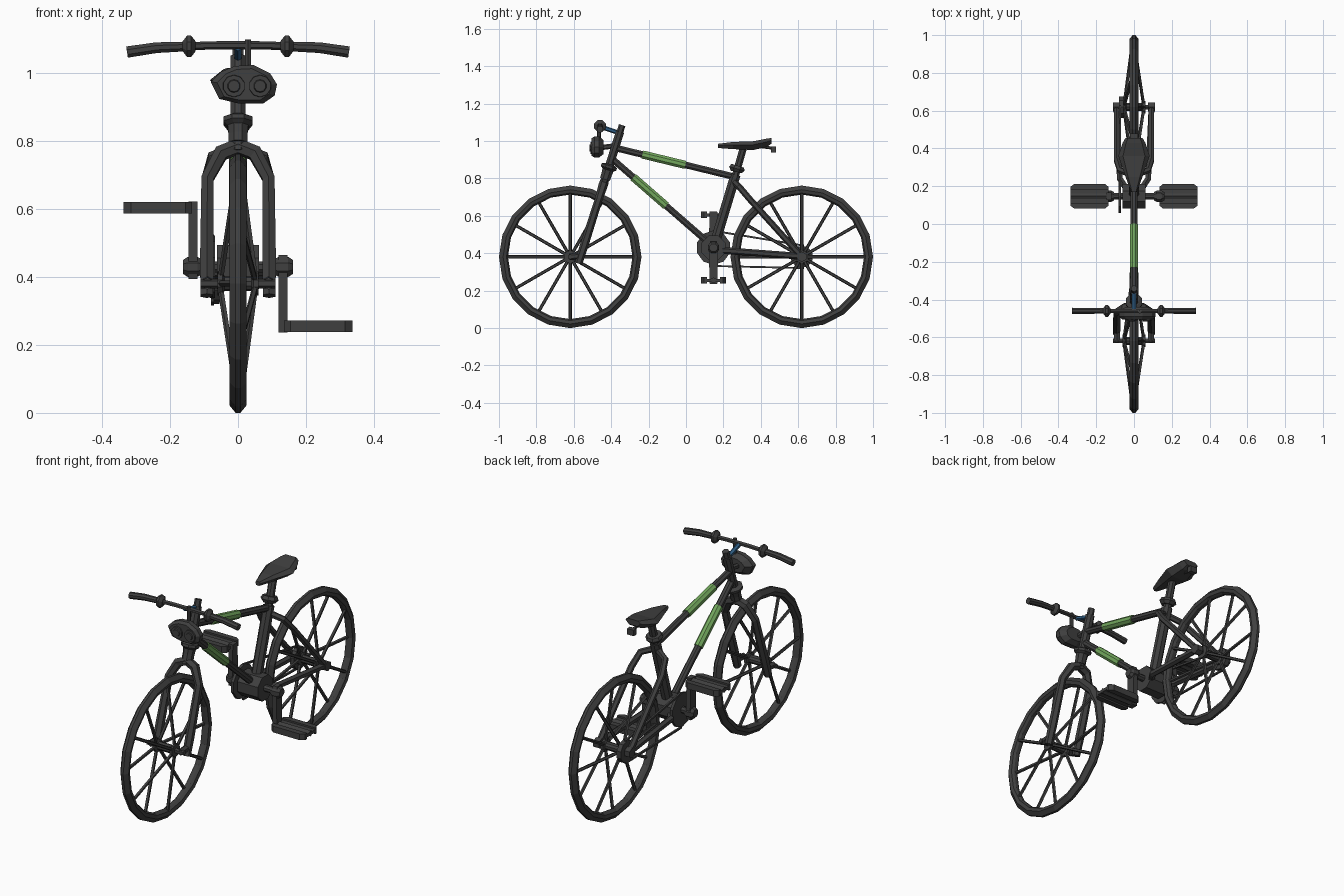
import bpy, bmesh
from math import sin, cos, pi
from mathutils import Vector as V

if "Cube" in bpy.data.objects:
    bpy.data.objects.remove(bpy.data.objects["Cube"])


def material(name, rgb):
    m = bpy.data.materials.new(name)
    m.diffuse_color = (*rgb, 1)
    m.use_nodes = True
    m.node_tree.nodes["Principled BSDF"].inputs["Base Color"].default_value = m.diffuse_color
    return m


GREY = material("dark grey", (0.05, 0.05, 0.05))
GREEN = material("leaf green", (0.17, 0.39, 0.11))
BLUE = material("steel blue", (0.03, 0.12, 0.25))


def loft(name, rings, mat=GREY, closed=False):
    """Skin equal-length rings; cap the ends unless the rings form a loop."""
    bm = bmesh.new()
    rows = [[bm.verts.new(p) for p in r] for r in rings]
    n = len(rows[0])
    pairs = list(zip(rows, rows[1:])) + ([(rows[-1], rows[0])] if closed else [])
    for a, b in pairs:
        for i in range(n):
            j = (i + 1) % n
            bm.faces.new((a[i], a[j], b[j], b[i]))
    if not closed:
        bm.faces.new(rows[0])
        bm.faces.new(rows[-1])
    bmesh.ops.recalc_face_normals(bm, faces=bm.faces)
    me = bpy.data.meshes.new(name)
    bm.to_mesh(me)
    bm.free()
    me.materials.append(mat)
    ob = bpy.data.objects.new(name, me)
    bpy.context.collection.objects.link(ob)
    return ob


def tube(name, pts, radii, sides=8, mat=GREY):
    """Faceted tube along a path with a radius at each point."""
    pts = [V(p) for p in pts]
    if not isinstance(radii, (list, tuple)):
        radii = [radii] * len(pts)
    main = (pts[-1] - pts[0]).normalized()
    ref = V((1, 0, 0)) if abs(main.x) < 0.8 else V((0, 1, 0))
    rings = []
    for k, p in enumerate(pts):
        t = V((0, 0, 0))
        if k:
            t += (p - pts[k - 1]).normalized()
        if k < len(pts) - 1:
            t += (pts[k + 1] - p).normalized()
        t.normalize()
        u = (ref - t * ref.dot(t)).normalized()
        w = t.cross(u)
        rings.append([p + radii[k] * (u * cos(a) + w * sin(a))
                      for a in (2 * pi * (i + 0.5) / sides for i in range(sides))])
    return loft(name, rings, mat)


def box(name, lo, hi, mat=GREY):
    return loft(name, [[(lo[0], lo[1], z), (hi[0], lo[1], z), (hi[0], hi[1], z), (lo[0], hi[1], z)]
                       for z in (lo[2], hi[2])], mat)


def steer(z, x=0):
    """Point on the tilted steering axis at height z."""
    return (x, -0.433 + 0.316 * (z - 0.795), z)


def between(a, b, t):
    return V(a).lerp(V(b), t)


# Wheels: faceted tyre, hub, axle and twelve spokes splayed to alternate sides
WZ, R = 0.381, 0.381
for label, wy in (("front", -0.619), ("rear", 0.619)):
    prof = [(R, 0.007), (R - 0.022, 0.025), (R - 0.04, 0.02), (R - 0.048, 0.008),
            (R - 0.048, -0.008), (R - 0.04, -0.02), (R - 0.022, -0.025), (R, -0.007)]
    loft(label + "_tyre", [[(x, wy + r * cos(a), WZ + r * sin(a)) for r, x in prof]
                           for a in (2 * pi * k / 20 for k in range(20))], closed=True)
    tube(label + "_hub", [(x, wy, WZ) for x in (-0.06, -0.045, -0.04, 0.04, 0.045, 0.06)],
         [0.035, 0.035, 0.022, 0.022, 0.035, 0.035], 10)
    tube(label + "_axle", [(-0.11, wy, WZ), (0.11, wy, WZ)], 0.014, 6)
    for k in range(12):
        a = k * pi / 6
        s = 1 if k % 2 else -1
        tube(label + "_spoke", [(s * 0.05, wy + 0.025 * cos(a), WZ + 0.025 * sin(a)),
                                (s * 0.008, wy + 0.338 * cos(a), WZ + 0.338 * sin(a))], 0.009, 5)

# Fork: crown arch and two legs, with dropouts reaching forward to the axle
for s in (-1, 1):
    tube("fork_leg", [steer(0.785), steer(0.765, s * 0.05), steer(0.69, s * 0.09),
                      steer(0.44, s * 0.092), steer(0.345, s * 0.092)],
         [0.024, 0.025, 0.021, 0.023, 0.021], 6)
    tube("fork_dropout", [(s * 0.09, -0.625, WZ), (s * 0.09, -0.56, 0.385)], 0.018, 6)

# Head tube, headset collars and steerer cap
tube("head_tube", [steer(0.77), steer(1.05)], 0.024)
tube("lower_headset", [steer(z) for z in (0.795, 0.82, 0.845, 0.855, 0.868, 0.875)],
     [0.03, 0.03, 0.033, 0.047, 0.047, 0.03])
tube("steerer_cap", [steer(1.04), steer(1.085)], 0.018, 6)

# Main frame tubes with green sleeves
tt = ((0, -0.385, 0.965), (0, 0.262, 0.808))
dt = ((0, -0.395, 0.905), (0, 0.145, 0.435))
for name, (a, b), t0, t1 in (("top_tube", tt, 0.235, 0.59), ("down_tube", dt, 0.21, 0.535)):
    tube(name, [a, b], 0.019)
    tube(name + "_sleeve", [between(a, b, t0), between(a, b, t1)], 0.0235, 8, GREEN)
tube("seat_tube", [(0, 0.147, 0.43), (0, 0.265, 0.82)], 0.029)
tube("seat_post", [(0, 0.26, 0.8), (0, 0.31, 0.975)], 0.021)
tube("seat_clamp", [(0, 0.268, 0.835), (0, 0.272, 0.852), (0, 0.277, 0.868)], [0.033, 0.046, 0.038])

# Rear stays on both sides
for s in (-1, 1):
    tube("seat_stay", [(0, 0.255, 0.785), (s * 0.075, 0.285, 0.755), (s * 0.092, 0.34, 0.69),
                       (s * 0.092, 0.615, 0.385)], 0.017, 6)
    tube("chain_stay", [(s * 0.03, 0.17, 0.415), (s * 0.075, 0.24, 0.412),
                        (s * 0.092, 0.6, 0.385)], 0.018, 6)
    tube("rear_dropout", [(s * 0.075, 0.619, WZ), (s * 0.11, 0.619, WZ)], 0.028, 6)

# Saddle lofted from front nose to raised tail, with rear reflector
sections = [(0.17, 0.015, 0.985, 0.963), (0.25, 0.045, 0.995, 0.957), (0.36, 0.083, 0.999, 0.952),
            (0.43, 0.06, 1.013, 0.968), (0.456, 0.045, 1.016, 0.985)]
loft("saddle", [[(-w, y, 0.6 * t + 0.4 * b), (-0.7 * w, y, t), (0.7 * w, y, t),
                 (w, y, 0.6 * t + 0.4 * b), (0.55 * w, y, b), (-0.55 * w, y, b)]
                for y, w, t, b in sections])
tube("reflector_arm", [(0, 0.40, 0.97), (0, 0.465, 0.962)], 0.008, 6)
box("rear_reflector", (-0.02, 0.455, 0.94), (0.02, 0.48, 0.972))

# Bottom bracket, crank axle, chainring, rear cog and chain runs
CY, CZ = 0.147, 0.43
tube("bottom_bracket", [(-0.062, CY, CZ), (0.062, CY, CZ)], 0.07)
tube("crank_axle", [(-0.155, CY, CZ), (0.155, CY, CZ)], 0.018)
tube("chainring", [(-0.083, CY, CZ), (-0.068, CY, CZ)], 0.092, 10)
tube("rear_cog", [(-0.08, 0.619, WZ), (-0.055, 0.619, WZ)], 0.06, 10)
for z0, z1 in ((CZ + 0.09, WZ + 0.06), (CZ - 0.098, WZ - 0.06)):
    tube("chain_run", [(-0.075, CY, z0), (-0.075, 0.63, z1)], 0.007, 4)

# Cranks and pedals: left one up, right one down
for s in (-1, 1):
    d = -s
    pz = CZ + d * 0.175
    loft("crank_arm", [[(s * 0.12, CY - h, z), (s * 0.146, CY - h, z),
                        (s * 0.146, CY + h, z), (s * 0.12, CY + h, z)]
                       for z, h in ((CZ - d * 0.035, 0.018), (CZ, 0.026), (pz + d * 0.018, 0.02))])
    tube("crank_nut", [(s * x, CY, CZ) for x in (0.105, 0.12, 0.148, 0.162)],
         [0.024, 0.032, 0.032, 0.022])
    tube("pedal_axle", [(s * 0.12, CY, pz), (s * 0.335, CY, pz)], 0.016, 6)
    outline = [(0.135, 0.045), (0.155, 0.062), (0.315, 0.062), (0.337, 0.045)]
    outline += [(x, -y) for x, y in reversed(outline)]
    loft("pedal_plate", [[(s * x, CY + y, pz + z) for x, y in outline] for z in (-0.008, 0.008)])
    for e in (-1, 1):
        loft("pedal_bar", [[(s * x, CY + e * y, pz + z)
                            for x, y in ((0.135, 0.036), (0.135, 0.05), (0.155, 0.066),
                                         (0.315, 0.066), (0.337, 0.05), (0.337, 0.036))]
                           for z in (-0.017, 0.017)])

# Handlebar, grips with flanges, and blue stem
HY = -0.46
tube("handlebar", [(-0.16, HY, 1.08), (-0.06, HY, 1.083), (0.06, HY, 1.083), (0.16, HY, 1.08)], 0.012, 6)
for s in (-1, 1):
    tube("grip", [(s * 0.14, HY, 1.08), (s * 0.24, HY, 1.076), (s * 0.327, HY, 1.063)],
         [0.015, 0.017, 0.018])
    tube("grip_flange", [(s * x, HY, 1.08) for x in (0.125, 0.138, 0.15, 0.163)],
         [0.016, 0.034, 0.034, 0.016])
tube("stem", [(0, HY, 1.078), (0, -0.355, 1.042)], 0.012, 6, BLUE)

# Twin headlamp: lobed body, two stepped lenses and a mounting pin
shape = [(-0.08, 0.975), (-0.055, 0.925), (0.0, 0.912), (0.075, 0.912), (0.108, 0.935),
         (0.115, 0.968), (0.095, 1.0), (0.045, 1.025), (-0.01, 1.022), (-0.05, 1.005)]
loft("headlamp_body", [[(0.02 + (x - 0.02) * f, y, 0.965 + (z - 0.965) * f) for x, z in shape]
                       for y, f in ((-0.505, 0.82), (-0.49, 1), (-0.465, 1), (-0.44, 0.65))])
for x in (-0.012, 0.065):
    tube("headlamp_rim", [(x, -0.50, 0.963), (x, -0.511, 0.963)], [0.034, 0.032], 10)
    tube("headlamp_lens", [(x, -0.51, 0.963), (x, -0.516, 0.963)], [0.02, 0.017], 10)
tube("headlamp_pin", [(0.03, -0.465, 1.01), (0.03, -0.465, 1.1)], 0.01, 6)
tube("headlamp_bracket", [(0, -0.455, 0.965), steer(0.975)], 0.014, 6)
